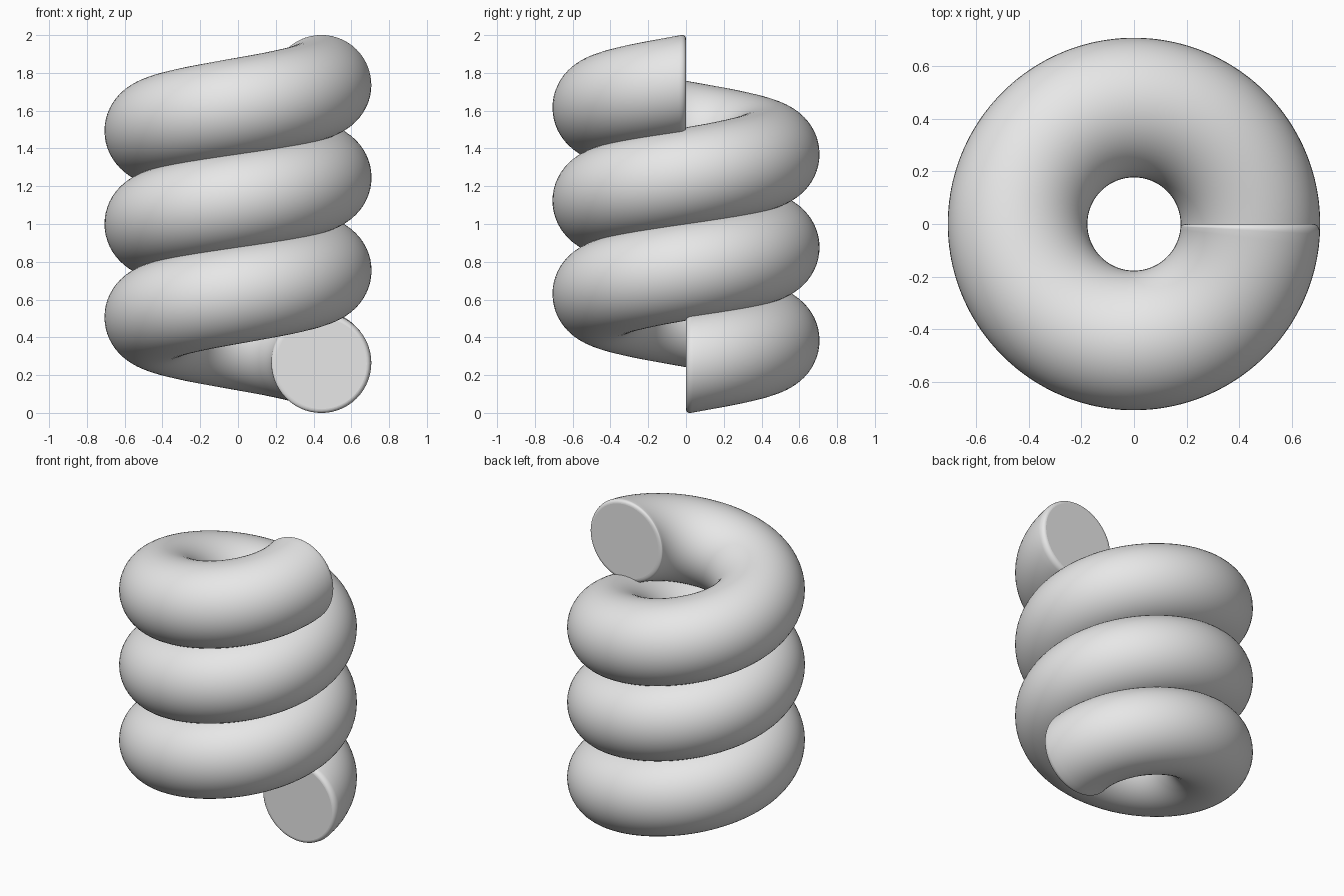
import bpy, bmesh, math

cube = bpy.data.objects.get("Cube")
if cube:
    bpy.data.objects.remove(cube)

TURNS, STEPS, SIDES = 3, 96, 56
COIL_R, TUBE_R, PITCH = 0.442, 0.265, 0.493
EDGE_ANGLE, EDGE_INSET, EDGE_STEPS = 0.055, 0.025, 6
END = TURNS * math.tau
BASE_Z = 1 - TURNS * PITCH / 2


def ring(bm, angle, radius):
    """Upright circular section of the coil at the given turn angle."""
    verts = []
    for i in range(SIDES):
        a = math.tau * i / SIDES
        r = COIL_R + radius * math.cos(a)
        z = BASE_Z + PITCH * angle / math.tau + radius * math.sin(a)
        verts.append(bm.verts.new((r * math.cos(angle), r * math.sin(angle), z)))
    return verts


# Rounded rim of an end: (angle from the end, section radius)
rim = []
for k in range(EDGE_STEPS + 1):
    t = math.pi / 2 * k / EDGE_STEPS
    rim.append((EDGE_ANGLE * (1 - math.sin(t)),
                TUBE_R - EDGE_INSET * (1 - math.cos(t))))
rim.reverse()  # from the cap towards the full tube

# Sections along the whole coil
count = TURNS * STEPS
body = [(EDGE_ANGLE + (END - 2 * EDGE_ANGLE) * k / count, TUBE_R)
        for k in range(1, count)]
sections = rim + body + [(END - a, r) for a, r in reversed(rim)]

bm = bmesh.new()
rings = [ring(bm, a, r) for a, r in sections]
for lower, upper in zip(rings, rings[1:]):
    for i in range(SIDES):
        j = (i + 1) % SIDES
        bm.faces.new((lower[i], lower[j], upper[j], upper[i]))

# Flat end caps
caps = [bm.faces.new(rings[0]), bm.faces.new(rings[-1])]
bmesh.ops.recalc_face_normals(bm, faces=bm.faces)
for face in bm.faces:
    face.smooth = face not in caps

mesh = bpy.data.meshes.new("coil_spring")
bm.to_mesh(mesh)
bm.free()
coil = bpy.data.objects.new("coil_spring", mesh)
bpy.context.collection.objects.link(coil)

# Plain grey finish
grey = bpy.data.materials.new("plain_grey")
grey.use_nodes = True
colour = (0.8, 0.8, 0.8, 1)
grey.diffuse_color = colour
grey.node_tree.nodes["Principled BSDF"].inputs["Base Color"].default_value = colour
mesh.materials.append(grey)
